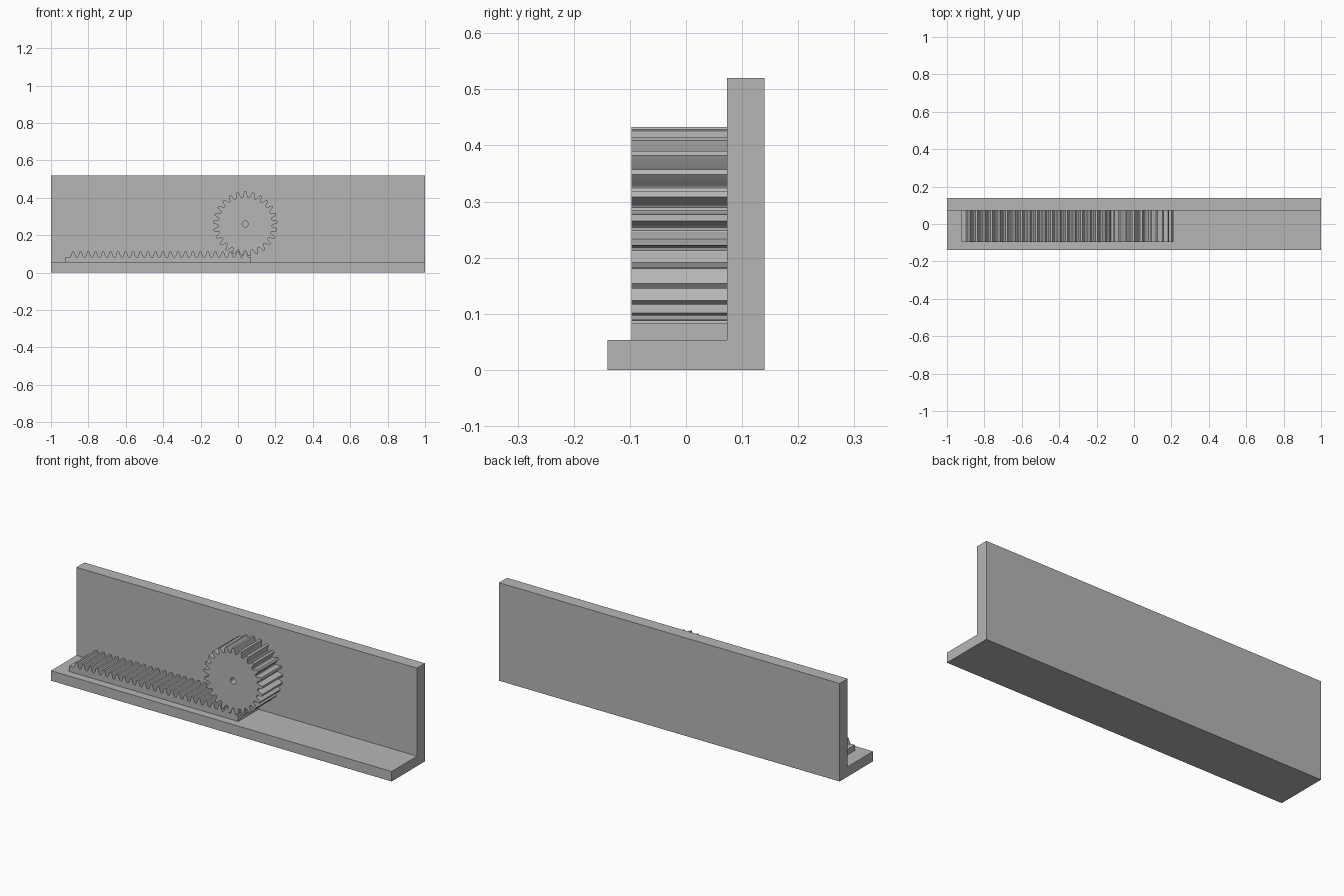
import bpy
import bmesh
from math import pi, sin, cos, radians

cube = bpy.data.objects.get("Cube")
if cube:
    bpy.data.objects.remove(cube, do_unlink=True)

grey = bpy.data.materials.new("plain grey")
grey.use_nodes = True
COLOUR = (0.47, 0.47, 0.47, 1)
grey.diffuse_color = COLOUR
grey.node_tree.nodes["Principled BSDF"].inputs["Base Color"].default_value = COLOUR

FRONT, WALL = -0.097, 0.073
PITCH = 0.04
TEETH = 25
GEAR_X, GEAR_Z = 0.039, 0.26
ROOT, TIP = 0.144, 0.173


def finish(name, bm):
    bmesh.ops.recalc_face_normals(bm, faces=bm.faces)
    mesh = bpy.data.meshes.new(name)
    bm.to_mesh(mesh)
    bm.free()
    mesh.materials.append(grey)
    ob = bpy.data.objects.new(name, mesh)
    bpy.context.collection.objects.link(ob)
    return ob


def extrude_along(name, profile, axis, start, end):
    """Extrude a closed 2D outline along x (outline in yz) or y (outline in xz)."""
    bm = bmesh.new()
    place = (lambda p: (start, p[0], p[1])) if axis == "x" else (lambda p: (p[0], start, p[1]))
    face = bm.faces.new([bm.verts.new(place(p)) for p in profile])
    moved = bmesh.ops.extrude_face_region(bm, geom=[face], use_keep_orig=True)
    shift = (end - start, 0, 0) if axis == "x" else (0, end - start, 0)
    bmesh.ops.translate(bm, vec=shift,
                        verts=[v for v in moved["geom"] if isinstance(v, bmesh.types.BMVert)])
    return finish(name, bm)


def smooth(ob):
    bpy.ops.object.select_all(action="DESELECT")
    bpy.context.view_layer.objects.active = ob
    ob.select_set(True)
    bpy.ops.object.shade_smooth_by_angle(angle=radians(30))


# L-shaped base and back wall
extrude_along("base_and_wall", [(-0.14, 0), (0.14, 0), (0.14, 0.52), (WALL, 0.52),
                                (WALL, 0.053), (-0.14, 0.053)], "x", -1, 1)

# One tooth flank as (fraction of pitch from centre, fraction of height)
flank = [(0.42, 0), (0.35, 0.08), (0.31, 0.25), (0.25, 0.5), (0.19, 0.78), (0.13, 1)]
tooth = [(-u, h) for u, h in flank] + [(u, h) for u, h in reversed(flank)]

# Toothed rack lying on the base
left, right = -0.923, 0.069
low, high = 0.083, 0.112
outline = [(right, 0.053), (left, 0.053), (left, low)]
first = GEAR_X - 23 * PITCH
for i in range(24):
    outline += [(first + (i + u) * PITCH, low + h * (high - low)) for u, h in tooth]
outline.append((right, low))
smooth(extrude_along("rack", outline, "y", FRONT, WALL))

# Spur gear with a small bore, built as a ring of quads
rim = []
for i in range(TEETH):
    for u, h in tooth:
        a = pi / 2 - (i + u) * 2 * pi / TEETH
        r = ROOT + h * (TIP - ROOT)
        rim.append((a, r))
bm = bmesh.new()
loops = []
for y, bore in ((FRONT, False), (WALL, False), (WALL, True), (FRONT, True)):
    loops.append([bm.verts.new((GEAR_X + (0.016 if bore else r) * cos(a), y,
                                GEAR_Z + (0.016 if bore else r) * sin(a))) for a, r in rim])
for k in range(4):
    a, b = loops[k], loops[(k + 1) % 4]
    for j in range(len(rim)):
        n = (j + 1) % len(rim)
        bm.faces.new((a[j], a[n], b[n], b[j]))
smooth(finish("gear", bm))
